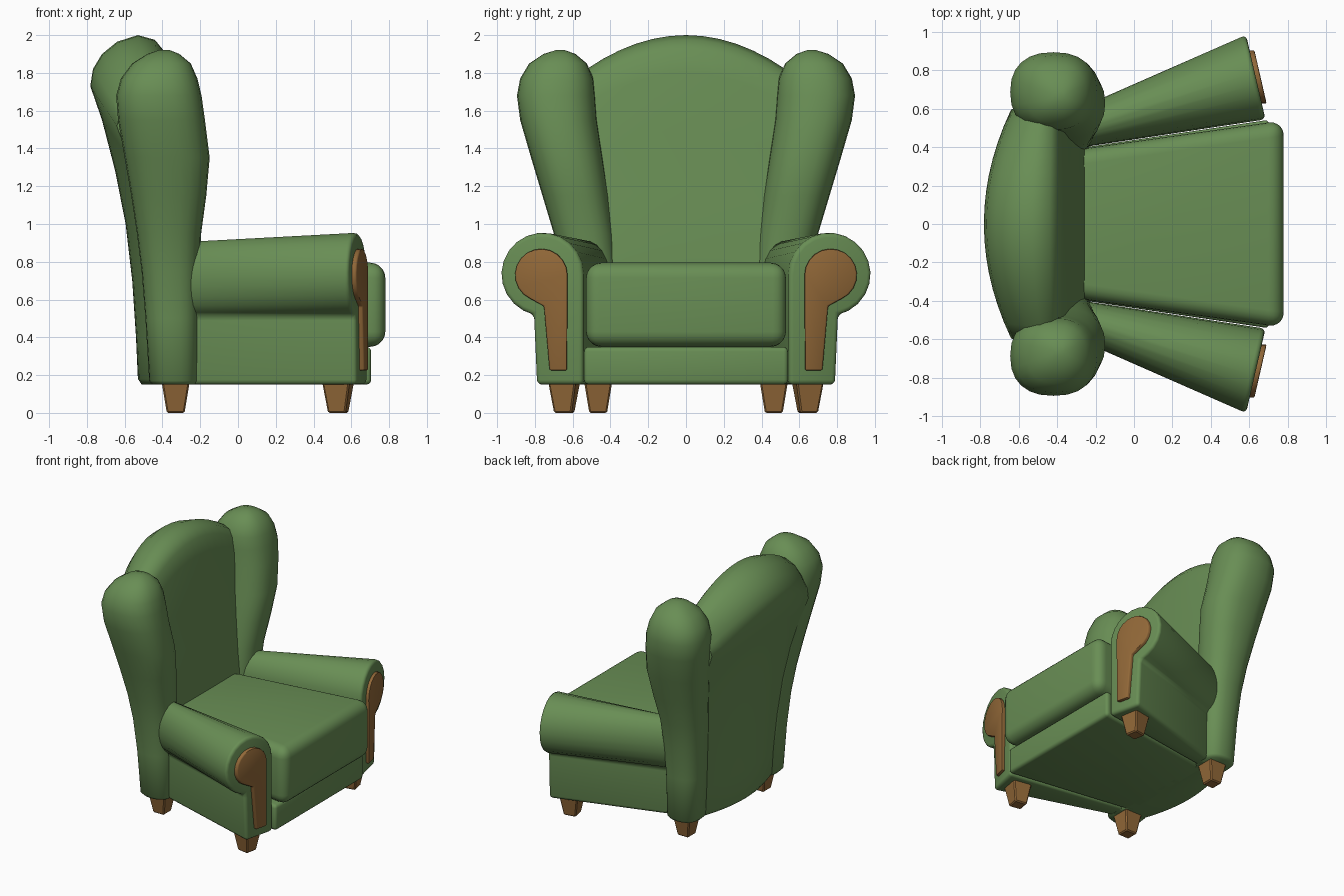
import bpy, bmesh, math
from mathutils import Vector

if "Cube" in bpy.data.objects:
    bpy.data.objects.remove(bpy.data.objects["Cube"])


def material(name, color):
    m = bpy.data.materials.new(name)
    m.diffuse_color = color
    m.use_nodes = True
    m.node_tree.nodes["Principled BSDF"].inputs["Base Color"].default_value = m.diffuse_color
    return m


FABRIC = material("green_fabric", (0.14, 0.27, 0.09, 1))
WOOD = material("wood", (0.29, 0.14, 0.04, 1))


def loft(name, rings, mat, bevel=0, segments=3, limit=50, smooth=40):
    """Skin closed rings of equal length, cap the ends, round the sharp edges."""
    bm = bmesh.new()
    loops = [[bm.verts.new(p) for p in ring] for ring in rings]
    n = len(loops[0])
    for a, b in zip(loops, loops[1:]):
        for i in range(n):
            j = (i + 1) % n
            bm.faces.new((a[i], a[j], b[j], b[i]))
    bm.faces.new(loops[0])
    bm.faces.new(loops[-1])
    bmesh.ops.recalc_face_normals(bm, faces=bm.faces)
    if bevel:
        sharp = [e for e in bm.edges if e.calc_face_angle(0) > math.radians(limit)]
        bmesh.ops.bevel(bm, geom=sharp, offset=bevel, segments=segments,
                        profile=0.5, affect='EDGES', clamp_overlap=True)
    bmesh.ops.recalc_face_normals(bm, faces=bm.faces)
    me = bpy.data.meshes.new(name)
    bm.to_mesh(me)
    bm.free()
    me.materials.append(mat)
    ob = bpy.data.objects.new(name, me)
    bpy.context.collection.objects.link(ob)
    bpy.ops.object.select_all(action='DESELECT')
    ob.select_set(True)
    bpy.context.view_layer.objects.active = ob
    bpy.ops.object.shade_smooth_by_angle(angle=math.radians(smooth))
    return ob


def slab(name, x0, x1, y0, y1, z0, z1, bevel, segments):
    """Trapezoid block, wider at the front."""
    plan = [(x0, -y0), (x1, -y1), (x1, y1), (x0, y0)]
    loft(name, [[(x, y, z) for x, y in plan] for z in (z0, z1)], FABRIC, bevel, segments)


def arc(cy, cz, r, a0, a1, n):
    return [(cy + r * math.cos(math.radians(a0 + (a1 - a0) * i / n)),
             cz + r * math.sin(math.radians(a0 + (a1 - a0) * i / n))) for i in range(n + 1)]


# Seat base and cushion
slab("seat_base", -0.32, 0.705, 0.39, 0.543, 0.15, 0.35, 0.025, 3)
slab("seat_cushion", -0.32, 0.78, 0.385, 0.54, 0.35, 0.795, 0.08, 5)

# Back rest: side profile swept across the width, arched top, bowed rear
profile = [(-0.51, 0.15), (-0.53, 0.18), (-0.54, 0.4), (-0.56, 0.7), (-0.595, 1.0),
           (-0.65, 1.28), (-0.72, 1.55), (-0.782, 1.73), (-0.768, 1.82), (-0.72, 1.9),
           (-0.64, 1.965), (-0.53, 2.0), (-0.44, 1.975), (-0.395, 1.92), (-0.37, 1.8),
           (-0.34, 1.5), (-0.30, 1.2), (-0.265, 0.9), (-0.25, 0.7), (-0.25, 0.15)]
rings = []
for k in range(15):
    s = -1 + 2 * k / 14
    ring = []
    for x, z in profile:
        t = (z - 0.15) / 1.85
        rear = min(1, max(0, (-0.25 - 0.15 * t - x) / (0.26 + 0.1 * t)))
        ring.append((x + (0.09 + 0.06 * t) * s * s * rear,
                     s * (0.45 + 0.17 * t),
                     0.15 + t * (1.85 - 0.25 * s * s)))
    rings.append(ring)
loft("back_rest", rings, FABRIC, smooth=60)

# Wing rows: z, front x, rear x, outer y, inner y
WING = [(0.15, -0.225, -0.45, 0.59, 0.36), (0.17, -0.21, -0.47, 0.61, 0.35),
        (0.5, -0.21, -0.49, 0.63, 0.35), (0.75, -0.205, -0.51, 0.66, 0.36),
        (0.95, -0.195, -0.535, 0.70, 0.38), (1.15, -0.168, -0.565, 0.76, 0.41),
        (1.35, -0.15, -0.60, 0.82, 0.44), (1.55, -0.175, -0.635, 0.878, 0.47),
        (1.68, -0.193, -0.645, 0.895, 0.48), (1.77, -0.215, -0.62, 0.878, 0.49),
        (1.85, -0.25, -0.56, 0.83, 0.525), (1.90, -0.31, -0.48, 0.755, 0.585),
        (1.92, -0.36, -0.42, 0.69, 0.64)]


def wing_ring(z, xf, xr, yo, yi, side, n=24):
    pts = []
    for i in range(n):
        a = 2 * math.pi * i / n
        c, s = math.cos(a), math.sin(a)
        f = lambda v: math.copysign(abs(v) ** 0.85, v)
        pts.append(((xf + xr) / 2 + (xf - xr) / 2 * f(c),
                    side * ((yo + yi) / 2 + (yo - yi) / 2 * f(s)), z))
    return pts


# Arm cross-section (y, z): straight block with a rolled top
ARM = [(0.545, 0.15)] + arc(0.765, 0.735, 0.22, 180, -78, 16) + [(0.81, 0.49), (0.795, 0.15)]
# Wooden facing outline (y, z)
FACING = [(0.63, 0.225)] + arc(0.766, 0.73, 0.139, 180, -65, 14) + [(0.752, 0.565), (0.722, 0.225)]


def front_x(y):
    return 0.685 - 0.23 * (y - 0.545)


def leg(name, x, y, angle):
    rings = []
    for z, h in ((0, 0.047), (0.17, 0.075)):
        ring = []
        for u, v in ((-h, -h), (h, -h), (h, h), (-h, h)):
            c, s = math.cos(angle), math.sin(angle)
            ring.append((x + u * c - v * s, y + u * s + v * c, z))
        rings.append(ring)
    loft(name, rings, WOOD, 0.008, 1, smooth=20)


for side, tag in ((1, "left"), (-1, "right")):
    # Wing
    loft("wing_" + tag, [wing_ring(*row, side) for row in WING], FABRIC, smooth=60)
    # Flared arm, narrower at the rear
    rear = [(-0.30, side * (0.395 + (y - 0.545) * 0.46),
             z if z < 0.5 else 0.5 + (z - 0.5) * 0.89) for y, z in ARM]
    front = [(front_x(y), side * y, z) for y, z in ARM]
    loft("arm_" + tag, [rear, front], FABRIC, 0.025, 3, 55)
    # Wooden arm facing
    loft("arm_facing_" + tag, [[(front_x(y) + d, side * y, z) for y, z in FACING]
                               for d in (-0.02, 0.025)], WOOD, 0.008, 2, 55)
    # Legs
    leg("front_leg_" + tag, 0.53, side * 0.645, side * math.radians(10))
    leg("rear_leg_" + tag, -0.33, side * 0.465, 0)
